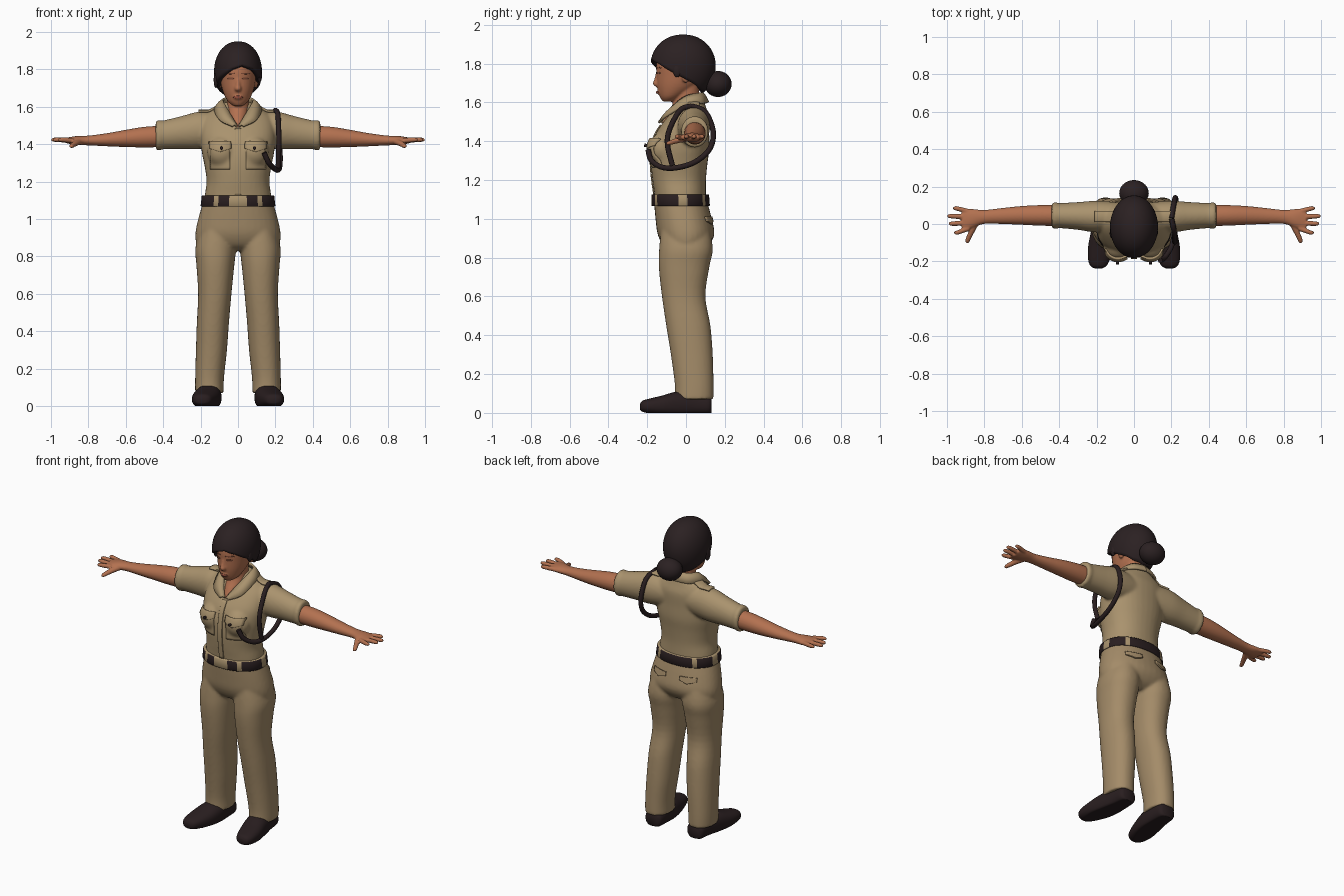
import bpy, bmesh, math
from mathutils import Vector, Matrix
from mathutils.bvhtree import BVHTree

if "Cube" in bpy.data.objects:
    bpy.data.objects.remove(bpy.data.objects["Cube"])


def material(name, rgb):
    m = bpy.data.materials.new(name)
    m.diffuse_color = (*rgb, 1)
    m.use_nodes = True
    m.node_tree.nodes["Principled BSDF"].inputs["Base Color"].default_value = m.diffuse_color
    return m


KHAKI = material("khaki_shirt", (0.40, 0.29, 0.155))
TROUSER = material("khaki_trousers", (0.37, 0.26, 0.14))
SKIN = material("skin", (0.45, 0.165, 0.08))
SHADE = material("dark_skin", (0.22, 0.075, 0.04))
LIPS = material("lips", (0.34, 0.09, 0.055))
HAIR = material("hair_black", (0.024, 0.015, 0.016))
LEATHER = material("dark_leather", (0.022, 0.013, 0.014))


def finish(name, bm, mats, voxel=0, smooth=4):
    bmesh.ops.recalc_face_normals(bm, faces=bm.faces)
    for f in bm.faces:
        f.smooth = True
    me = bpy.data.meshes.new(name)
    bm.to_mesh(me)
    bm.free()
    ob = bpy.data.objects.new(name, me)
    bpy.context.collection.objects.link(ob)
    for m in mats:
        me.materials.append(m)
    if voxel:
        r = ob.modifiers.new("fuse", 'REMESH')
        r.mode, r.voxel_size, r.use_smooth_shade = 'VOXEL', voxel, True
        s = ob.modifiers.new("soften", 'SMOOTH')
        s.factor, s.iterations = 0.5, smooth
    return ob


def spline(rows, steps):
    """Catmull-Rom through rows of numbers."""
    out = []
    for i in range(len(rows) - 1):
        p = [rows[max(i - 1, 0)], rows[i], rows[i + 1], rows[min(i + 2, len(rows) - 1)]]
        for k in range(steps):
            t = k / steps
            out.append([0.5 * (2 * b + (c - a) * t + (2 * a - 5 * b + 4 * c - d) * t * t
                               + (3 * b - a - 3 * c + d) * t ** 3) for a, b, c, d in zip(*p)])
    return out + [list(rows[-1])]


def loft(bm, rows, axis='z', side=1, n=36, power=2.0, floor=None, steps=4):
    """Rows are (position, centre a, centre b, radius a, radius b)."""
    rings = []
    for p, ca, cb, ra, rb in spline(rows, steps):
        ring = []
        for k in range(n):
            t = 2 * math.pi * k / n
            c, s = math.cos(t), math.sin(t)
            a = ca + ra * math.copysign(abs(c) ** (2 / power), c)
            b = cb + rb * math.copysign(abs(s) ** (2 / power), s)
            x, y, z = {'x': (p, a, b), 'y': (a, p, b), 'z': (a, b, p)}[axis]
            if floor is not None:
                z = max(z, floor)
            ring.append(bm.verts.new((x * side, y, z)))
        rings.append(ring)
    for r0, r1 in zip(rings, rings[1:]):
        for k in range(n):
            bm.faces.new((r0[k], r0[(k + 1) % n], r1[(k + 1) % n], r1[k]))
    bm.faces.new(rings[0])
    bm.faces.new(rings[-1])


def ball(bm, centre, radii):
    bmesh.ops.create_uvsphere(bm, u_segments=28, v_segments=18, radius=1,
                              matrix=Matrix.Translation(centre) @ Matrix.Diagonal((*radii, 1)))


def surface(ob):
    return BVHTree.FromObject(ob, bpy.context.evaluated_depsgraph_get())


AIM = {'front': Vector((0, 1, 0)), 'back': Vector((0, -1, 0)), 'top': Vector((0, 0, -1))}


def plate(name, tree, aim, cx, cv, w, h, mat, lift=0.006, point=0, disc=False, n=10):
    """Thin patch laid onto a surface; point lowers the middle of the bottom edge."""
    bm = bmesh.new()
    d = AIM[aim]
    grid = []
    for j in range(n + 1):
        row = []
        for i in range(n + 1):
            u, v = 2 * i / n - 1, 2 * j / n - 1
            if disc:
                u, v = u * math.sqrt(1 - v * v / 2), v * math.sqrt(1 - u * u / 2)
            a = cx + u * w
            b = cv + v * h - point * (1 - abs(u)) * (1 - v) / 2
            o = Vector((a, b, 3)) if aim == 'top' else Vector((a, -2 * d.y, b))
            hit = tree.ray_cast(o, d)[0]
            row.append(bm.verts.new(hit - d * lift) if hit else None)
        grid.append(row)
    for j in range(n):
        for i in range(n):
            q = (grid[j][i], grid[j][i + 1], grid[j + 1][i + 1], grid[j + 1][i])
            if all(q):
                bm.faces.new(q)
    ob = finish(name, bm, [mat])
    s = ob.modifiers.new("thickness", 'SOLIDIFY')
    s.thickness, s.offset = lift * 1.6, 0
    return ob


# Shirt: torso, bust and short sleeves fused
bm = bmesh.new()
loft(bm, [(1.05, 0, -.025, .182, .13), (1.13, 0, -.03, .177, .133), (1.2, 0, -.035, .168, .138),
          (1.28, 0, -.035, .178, .145), (1.36, 0, -.028, .194, .148), (1.44, 0, -.018, .2, .138),
          (1.52, 0, .01, .19, .11), (1.57, 0, .025, .155, .08), (1.61, 0, .03, .085, .062),
          (1.625, 0, .03, .07, .055)], power=2.2)
for s in (1, -1):
    ball(bm, (s * .085, -.118, 1.36), (.08, .075, .085))
    loft(bm, [(.08, .045, 1.48, .07, .085), (.2, .04, 1.475, .084, .1), (.3, .043, 1.463, .074, .088),
              (.40, .045, 1.45, .067, .077), (.415, .045, 1.449, .071, .081),
              (.44, .045, 1.447, .069, .079)], 'x', s)
shirt = finish("shirt", bm, [KHAKI], .009)

# Trousers: pelvis and two legs fused
bm = bmesh.new()
loft(bm, [(1.10, 0, -.03, .184, .136), (1.0, 0, -.012, .213, .145), (.92, 0, 0, .228, .146),
          (.86, 0, 0, .22, .115), (.83, 0, 0, .19, .07)], power=2.2)
for s in (1, -1):
    loft(bm, [(.98, .105, -.005, .085, .12), (.85, .119, 0, .108, .138), (.75, .121, -.01, .101, .13),
              (.6, .124, -.012, .089, .112), (.45, .134, .012, .086, .114), (.3, .142, .03, .083, .108),
              (.15, .152, .042, .077, .1), (.07, .153, .042, .076, .1)], 'z', s, power=2.2)
trousers = finish("trousers", bm, [TROUSER], .009, 5)

# Arms with palms, fingers and thumbs
for s, side in ((1, "left"), (-1, "right")):
    bm = bmesh.new()
    loft(bm, [(.38, .045, 1.443, .056, .058), (.5, .046, 1.438, .055, .055), (.6, .046, 1.431, .05, .046),
              (.7, .043, 1.424, .043, .035), (.8, .038, 1.42, .037, .026), (.86, .03, 1.42, .05, .024),
              (.9, .024, 1.42, .057, .018), (.92, .022, 1.42, .052, .014)], 'x', s)
    for y0, x1, y1 in ((.066, .968, .083), (.038, .998, .042), (.006, .99, .002), (-.022, .962, -.045)):
        loft(bm, [(.88, y0, 1.42, .014, .014), (x1 - .02, y1, 1.424, .0125, .012),
                  (x1, y1, 1.423, .006, .006)], 'x', s, n=14)
    loft(bm, [(-.102, .89, 1.388, .007, .007), (-.085, .888, 1.392, .014, .012),
              (-.04, .868, 1.405, .017, .015), (.02, .84, 1.418, .022, .018)], 'y', s, n=14)
    finish(side + "_arm", bm, [SKIN], .005, 3)

# Head, neck, nose and ears
bm = bmesh.new()
loft(bm, [(1.605, 0, -.092, .025, .028), (1.63, 0, -.077, .055, .058), (1.68, 0, -.048, .08, .1),
          (1.74, 0, -.032, .094, .12), (1.80, 0, -.025, .1, .128), (1.87, 0, -.02, .09, .115),
          (1.92, 0, -.02, .05, .07)])
loft(bm, [(1.47, 0, -.04, .035, .08), (1.5, 0, -.036, .045, .086), (1.54, 0, -.022, .052, .08),
          (1.58, 0, -.005, .058, .07), (1.62, 0, .002, .058, .064), (1.70, 0, .005, .06, .065)])
loft(bm, [(1.682, 0, -.145, .012, .012), (1.695, 0, -.15, .019, .021), (1.72, 0, -.148, .012, .016),
          (1.765, 0, -.142, .008, .01)], n=16)
ball(bm, (0, -.135, 1.652), (.027, .016, .014))
for s in (1, -1):
    ball(bm, (s * .096, .0, 1.735), (.012, .022, .034))
head = finish("head", bm, [SKIN], .006, 3)
face = surface(head)
plate("lips", face, 'front', 0, 1.652, .025, .007, LIPS, .002, disc=True)
for s, side in ((1, "left"), (-1, "right")):
    plate(side + "_eye", face, 'front', s * .038, 1.752, .017, .006, SHADE, .002, disc=True)
    plate(side + "_eyebrow", face, 'front', s * .04, 1.778, .023, .004, SHADE, .002, disc=True)

# Hair cap with a swept hairline that falls to the nape
LINE = [(0, 1.822), (30, 1.80), (60, 1.757), (90, 1.715), (130, 1.665), (180, 1.645)]
bm = bmesh.new()
N, M = 64, 18
top = bm.verts.new((0, -.015, 1.95))
rings = [[] for _ in range(M)]
for k in range(N):
    a = 360 * k / N - 180
    t = abs(a - 12 * math.cos(math.radians(a / 2)))
    t = min(t, 180)
    for (a0, z0), (a1, z1) in zip(LINE, LINE[1:]):
        if a0 <= t <= a1:
            low = z0 + (z1 - z0) * (t - a0) / (a1 - a0)
    h = low - 1.79
    end = math.acos(h / (.16 if h > 0 else .175))
    for j in range(M):
        p = end * (j + 1) / M
        r, c = math.sin(p) ** .93, math.cos(p)
        ar = math.radians(a)
        rings[j].append(bm.verts.new((.128 * r * math.sin(ar), -.015 - .168 * r * math.cos(ar),
                                      1.79 + c * (.16 if c > 0 else .175))))
for k in range(N):
    k1 = (k + 1) % N
    bm.faces.new((top, rings[0][k], rings[0][k1]))
    for r0, r1 in zip(rings, rings[1:]):
        bm.faces.new((r0[k], r1[k], r1[k1], r0[k1]))
hair = finish("hair", bm, [HAIR])
m = hair.modifiers.new("thickness", 'SOLIDIFY')
m.thickness, m.offset = .035, -1
bm = bmesh.new()
ball(bm, (0, .165, 1.695), (.079, .07, .067))
finish("hair_bun", bm, [HAIR])
bm = bmesh.new()
ball(bm, (-.118, -.05, 1.745), (.012, .025, .045))
ball(bm, (.116, -.045, 1.765), (.012, .022, .035))
finish("side_locks", bm, [HAIR])

# Belt: dark leather broken by khaki loops and a khaki buckle
bm = bmesh.new()
loft(bm, [(1.066, 0, -.028, .197, .148), (1.07, 0, -.028, .2, .151), (1.122, 0, -.03, .194, .149),
          (1.126, 0, -.03, .191, .146)], n=120, power=2.2, steps=1)
for f in bm.faces:
    c = f.calc_center_median()
    a = math.degrees(math.atan2(abs(c.x) / .197, -(c.y + .028) / .148))
    if any(lo <= a <= hi for lo, hi in ((0, 13), (31, 38), (86, 103), (138, 147))):
        f.material_index = 1
finish("belt", bm, [LEATHER, KHAKI])

# Collar wings, from the neck edge to the outer edge
inner = spline([(0, .085, 1.648), (.065, .06, 1.645), (.078, -.005, 1.628), (.05, -.07, 1.575), (.004, -.128, 1.495)], 6)
outer = spline([(0, .115, 1.6), (.085, .09, 1.595), (.125, .01, 1.59), (.1, -.1, 1.53), (.03, -.14, 1.495)], 6)
for s, side in ((1, "left"), (-1, "right")):
    bm = bmesh.new()
    strips = []
    for p, q in zip(inner, outer):
        p, q = Vector(p), Vector(q)
        strips.append([bm.verts.new((v.x * s, v.y, v.z)) for v in
                       (p, p.lerp(q, .5) + Vector((0, -.002, .008)), q)])
    for r0, r1 in zip(strips, strips[1:]):
        for i in range(2):
            bm.faces.new((r0[i], r0[i + 1], r1[i + 1], r1[i]))
    ob = finish(side + "_collar", bm, [KHAKI])
    m = ob.modifiers.new("thickness", 'SOLIDIFY')
    m.thickness, m.offset = .012, 0

# Shirt and trouser details laid onto the cloth
cloth, seat = surface(shirt), surface(trousers)
plate("button_placket", cloth, 'front', 0, 1.305, .015, .18, KHAKI, .004, n=24)
for s, side in ((1, "left"), (-1, "right")):
    plate(side + "_pocket", cloth, 'front', s * .095, 1.325, .052, .06, KHAKI, .003)
    plate(side + "_pocket_flap", cloth, 'front', s * .095, 1.395, .057, .018, KHAKI, .007, point=.018)
    plate(side + "_pocket_button", cloth, 'front', s * .088, 1.378, .008, .008, LEATHER, .014, disc=True)
    plate(side + "_shoulder_strap", cloth, 'top', s * .155, .04, .055, .028, KHAKI, .007)
    plate(side + "_back_pocket_flap", seat, 'back', s * .1, 1.0, .05, .012, TROUSER, .005, point=.016)

# Shoes with flat soles
for s, side in ((1, "left"), (-1, "right")):
    bm = bmesh.new()
    loft(bm, [(-.237, .19, .03, .02, .015), (-.225, .19, .034, .042, .028), (-.19, .187, .035, .058, .038),
              (-.12, .175, .038, .07, .052), (-.04, .16, .045, .07, .066), (.05, .15, .045, .062, .06),
              (.115, .148, .04, .056, .05), (.132, .148, .04, .04, .04)], 'y', s, power=2.4, floor=0)
    finish(side + "_shoe", bm, [LEATHER])

# Braided shoulder cord: front strand and a loop under the arm
for name, pts in (
        ("cord_front", [(.2, .03, 1.582), (.213, -.03, 1.56), (.218, -.085, 1.46), (.218, -.095, 1.38), (.215, -.07, 1.275)]),
        ("cord_loop", [(.2, .03, 1.582), (.212, .1, 1.55), (.22, .14, 1.45), (.225, .122, 1.36), (.225, .05, 1.295),
                       (.218, -.04, 1.265), (.2, -.12, 1.265), (.165, -.178, 1.3), (.14, -.195, 1.355)])):
    cu = bpy.data.curves.new(name, 'CURVE')
    cu.dimensions, cu.bevel_depth, cu.bevel_resolution, cu.use_fill_caps = '3D', .014, 3, True
    path = spline(pts, 6)
    sp = cu.splines.new('POLY')
    sp.points.add(len(path) - 1)
    for p, co in zip(sp.points, path):
        p.co = (*co, 1)
    sp.use_smooth = True
    cu.materials.append(LEATHER)
    bpy.context.collection.objects.link(bpy.data.objects.new(name, cu))
